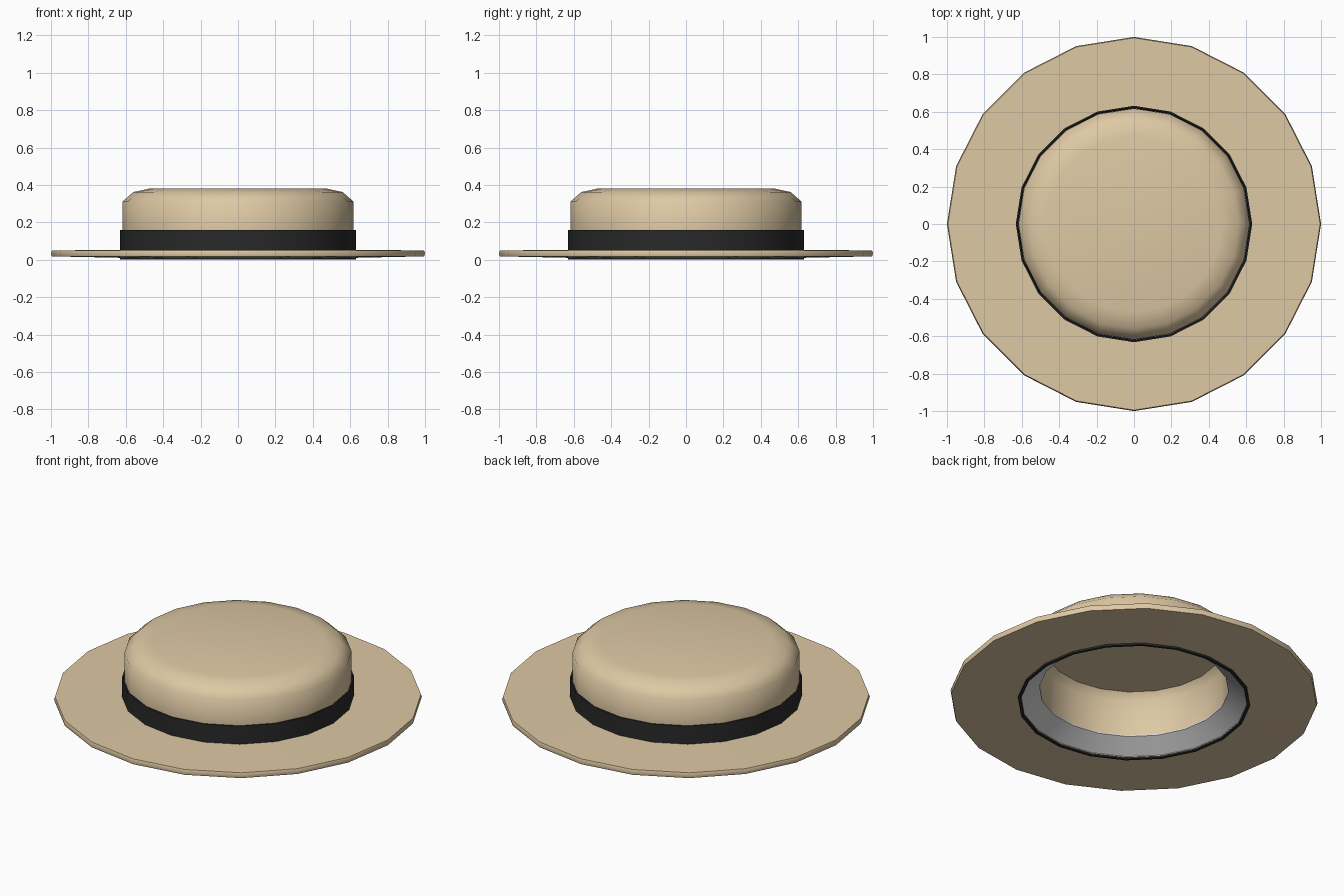
import bpy, bmesh, math

if "Cube" in bpy.data.objects:
    bpy.data.objects.remove(bpy.data.objects["Cube"])

SIDES = 20


def material(name, rgb):
    m = bpy.data.materials.new(name)
    m.diffuse_color = (*rgb, 1)
    m.use_nodes = True
    m.node_tree.nodes["Principled BSDF"].inputs["Base Color"].default_value = m.diffuse_color
    return m


straw = material("straw tan", (0.73, 0.58, 0.37))
black = material("ribbon black", (0.022, 0.022, 0.022))
grey = material("lining grey", (0.68, 0.68, 0.68))


def lathe(name, profile, mat, closed=True, angle=40):
    """Spin an (r, z) profile round z; radius 0 points become poles."""
    bm = bmesh.new()
    rings = []
    for r, z in profile:
        if r == 0:
            rings.append([bm.verts.new((0, 0, z))] * SIDES)
        else:
            rings.append([bm.verts.new((r * math.cos(math.tau * i / SIDES),
                                        r * math.sin(math.tau * i / SIDES), z))
                          for i in range(SIDES)])
    pairs = list(zip(rings, rings[1:]))
    if closed:
        pairs.append((rings[-1], rings[0]))
    for a, b in pairs:
        for i in range(SIDES):
            j = (i + 1) % SIDES
            quad = list(dict.fromkeys((a[i], a[j], b[j], b[i])))
            if len(quad) > 2:
                bm.faces.new(quad)
    bmesh.ops.recalc_face_normals(bm, faces=bm.faces)
    me = bpy.data.meshes.new(name)
    bm.to_mesh(me)
    bm.free()
    me.materials.append(mat)
    ob = bpy.data.objects.new(name, me)
    bpy.context.collection.objects.link(ob)
    bpy.ops.object.select_all(action='DESELECT')
    ob.select_set(True)
    bpy.context.view_layer.objects.active = ob
    bpy.ops.object.shade_smooth_by_angle(angle=math.radians(angle))
    return ob


# Wide flat brim with the head opening
lathe("brim", [(0.615, 0.01), (0.995, 0.018), (1.0, 0.035), (0.995, 0.05),
               (0.615, 0.052)], straw)

# Hollow crown: outside wall, rounded shoulder, flat top, then the inside
lathe("crown", [(0.615, 0.04), (0.618, 0.16), (0.618, 0.31), (0.56, 0.362),
                (0.47, 0.381), (0, 0.377), (0, 0.342), (0.48, 0.342),
                (0.515, 0.30), (0.515, 0.09)], straw, angle=50)

# Ribbon wrapped round the crown, passing down through the brim
lathe("ribbon_band", [(0.632, 0.0), (0.632, 0.16), (0.624, 0.16),
                      (0.616, 0.0)], black)

# Sloping lining between the opening and the inner wall
lathe("lining", [(0.618, 0.012), (0.515, 0.082), (0.515, 0.09),
                 (0.618, 0.03)], grey)
